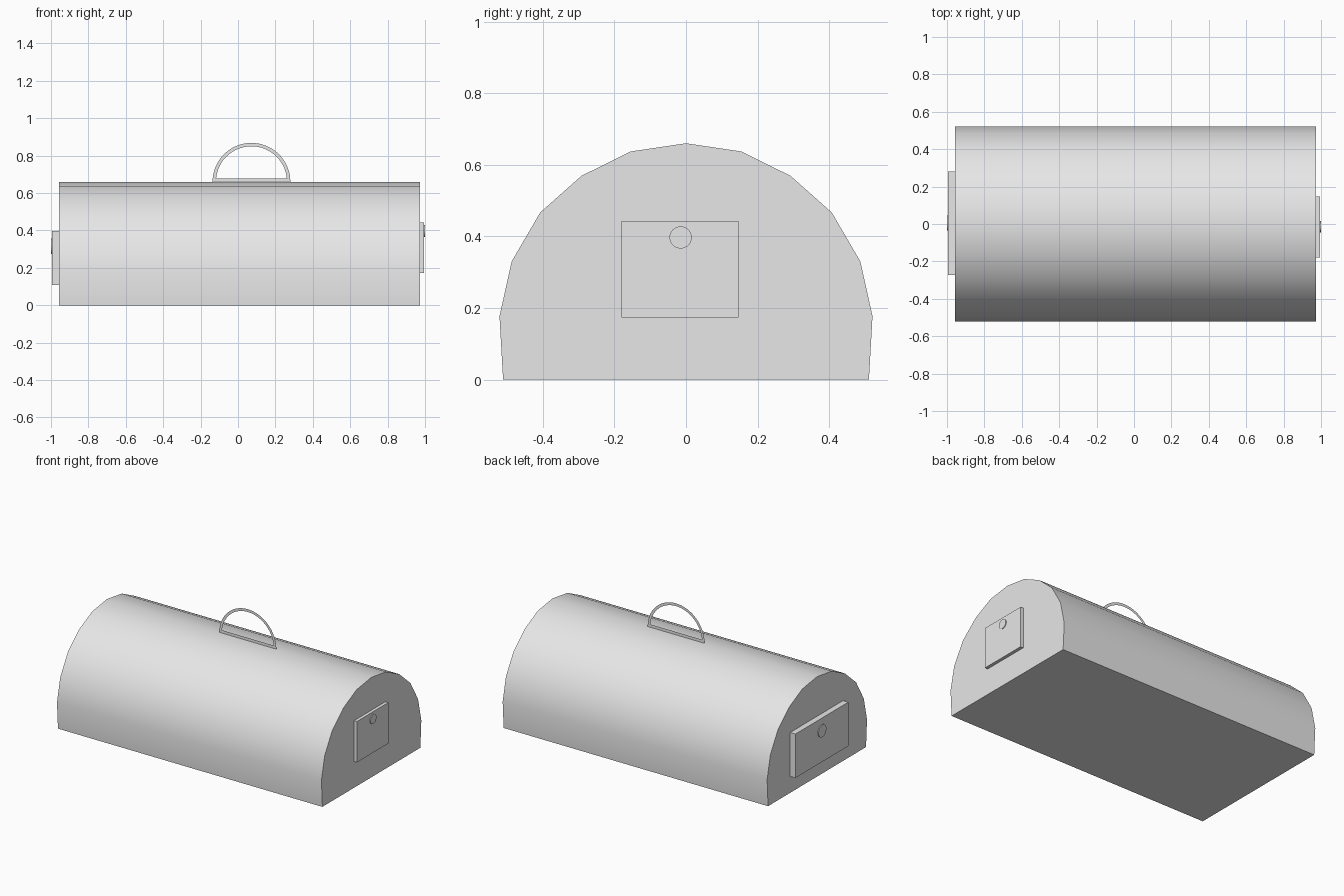
import bpy, bmesh, math

if "Cube" in bpy.data.objects:
    bpy.data.objects.remove(bpy.data.objects["Cube"], do_unlink=True)

grey = bpy.data.materials.new("plain_grey")
grey.use_nodes = True
grey.diffuse_color = (0.8, 0.8, 0.8, 1)
grey.node_tree.nodes["Principled BSDF"].inputs["Base Color"].default_value = (0.8, 0.8, 0.8, 1)


def finish(name, bm, smooth=True):
    """Turn a bmesh into a grey object, keeping hard corners sharp."""
    me = bpy.data.meshes.new(name)
    bm.to_mesh(me)
    bm.free()
    me.materials.append(grey)
    if smooth:
        me.polygons.foreach_set("use_smooth", [True] * len(me.polygons))
        me.set_sharp_from_angle(angle=math.radians(30))
    ob = bpy.data.objects.new(name, me)
    bpy.context.collection.objects.link(ob)
    return ob


def extrude_x(name, profile, x0, x1, smooth=True):
    """Extrude a closed (y, z) outline from x0 to x1."""
    bm = bmesh.new()
    face = bm.faces.new([bm.verts.new((x0, y, z)) for y, z in profile])
    out = bmesh.ops.extrude_face_region(bm, geom=[face], use_keep_orig=True)
    moved = [g for g in out["geom"] if isinstance(g, bmesh.types.BMVert)]
    bmesh.ops.translate(bm, verts=moved, vec=(x1 - x0, 0, 0))
    bmesh.ops.recalc_face_normals(bm, faces=bm.faces)
    return finish(name, bm, smooth)


def rect(y0, y1, z0, z1):
    return [(y0, z0), (y1, z0), (y1, z1), (y0, z1)]


def circle(y, z, r, n=32):
    return [(y + r * math.cos(2 * math.pi * i / n), z + r * math.sin(2 * math.pi * i / n))
            for i in range(n)]


# Vaulted body
half = [(0.511, 0), (0.521, 0.177), (0.487, 0.33), (0.407, 0.467), (0.292, 0.569), (0.155, 0.637)]
vault = half + [(0, 0.66)] + [(-y, z) for y, z in reversed(half)]
extrude_x("vaulted_body", vault, -0.957, 0.974)

# End plates, each with a thin round disc
extrude_x("left_end_plate", rect(-0.18, 0.146, 0.173, 0.443), 0.974, 0.995, False)
extrude_x("left_end_disc", circle(-0.015, 0.397, 0.031), 0.995, 1.0)
extrude_x("right_end_plate", rect(-0.272, 0.28, 0.108, 0.398), -0.957, -0.995, False)
extrude_x("right_end_disc", circle(0.005, 0.315, 0.041), -0.995, -1.0)

# Flat handle: half-ring closed by a straight bar along the ridge
cx, cz, r_out, r_in, n = 0.072, 0.66, 0.208, 0.19, 32
start = math.asin(0.019 / r_in)
bm = bmesh.new()


def arc(r, a0):
    angles = [a0 + (math.pi - 2 * a0) * i / n for i in range(n + 1)]
    return [bm.verts.new((cx + r * math.cos(a), 0, cz + r * math.sin(a))) for a in angles]


outer, inner = arc(r_out, 0), arc(r_in, start)
for i in range(n):
    bm.faces.new((outer[i], inner[i], inner[i + 1], outer[i + 1]))
bm.faces.new((outer[-1], inner[-1], inner[0], outer[0]))
bmesh.ops.recalc_face_normals(bm, faces=bm.faces)
finish("top_handle", bm, False)
